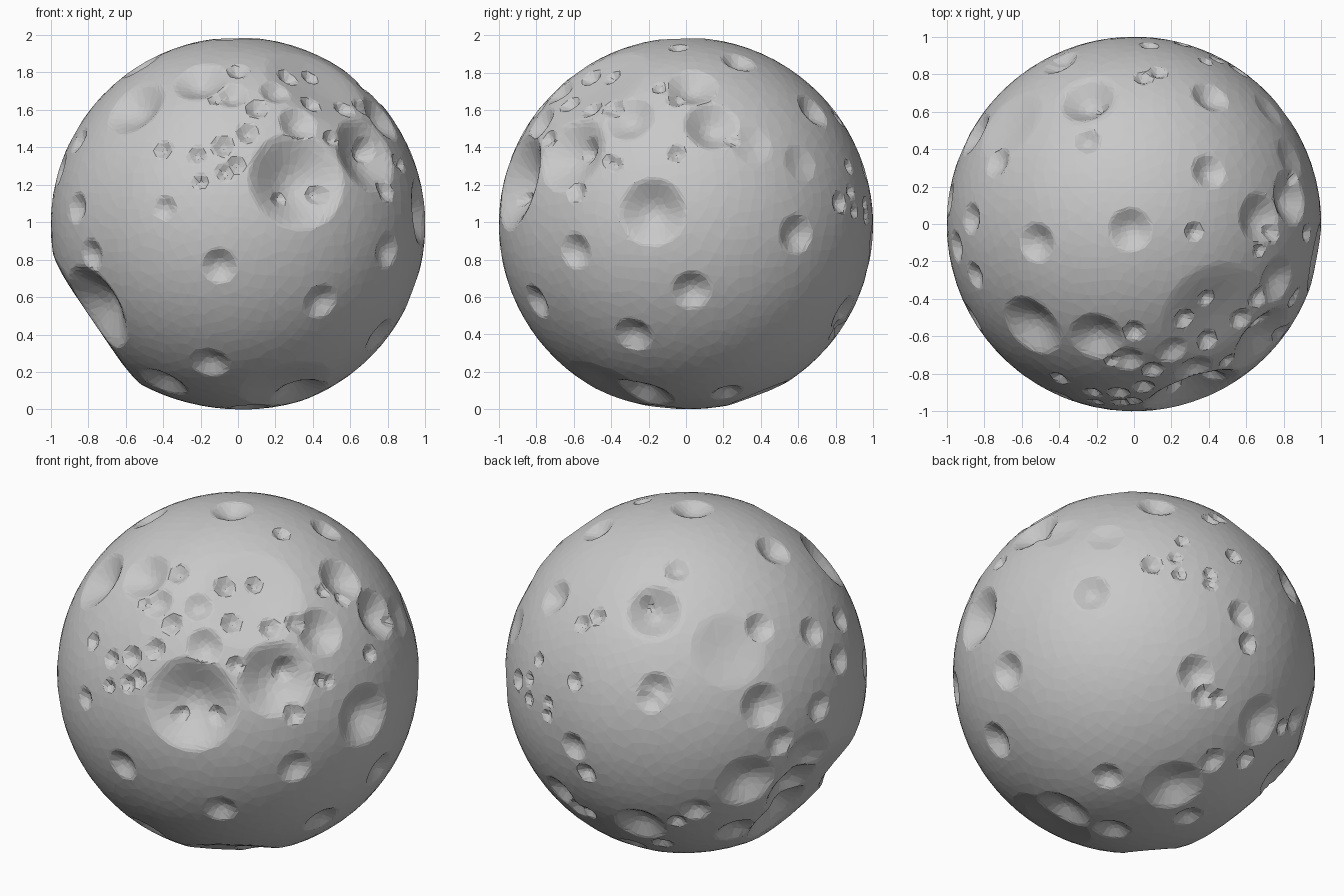
import bpy
import bmesh
from math import sin, cos, radians, sqrt
from mathutils import Vector

cube = bpy.data.objects.get("Cube")
if cube:
    bpy.data.objects.remove(cube, do_unlink=True)

# Crater families: depth as a share of the radius
FLAT, DISH, BOWL, DEEP, PIT = "flat", "dish", "bowl", "deep", "pit"
DEPTH = {FLAT: 0.03, DISH: 0.16, BOWL: 0.45, DEEP: 0.54, PIT: 0.65}
PIT_RADIUS = 5
SOFT_RIM = 1.1

# Sides of the ball that craters are laid out on: (azimuth, elevation)
FRONT, SIDE, TOP = (0, 0), (90, 0), (0, 90)
BACK_LEFT, BACK_UNDER = (217, 25), (143, -25)

craters = []


def add_craters(side, kind, spots):
    """Project spots (across, up, radius in percent) onto the unit ball."""
    azimuth, elevation = map(radians, side)
    outward = Vector((sin(azimuth) * cos(elevation),
                      -cos(azimuth) * cos(elevation), sin(elevation)))
    across = Vector((cos(azimuth), sin(azimuth), 0))
    upward = outward.cross(across)
    for spot in spots:
        h, v = spot[0] / 100, spot[1] / 100
        radius = (spot[2] if len(spot) > 2 else PIT_RADIUS) / 100
        w = sqrt(max(0, 1 - h * h - v * v))
        centre = (across * h + upward * v + outward * w).normalized()
        if kind != PIT:
            radius *= SOFT_RIM
        craters.append((centre, radius, kind))


# Front craters
add_craters(FRONT, DEEP, [(32, 24, 25), (-77, -45, 23)])
add_craters(FRONT, BOWL, [
    (69, 38, 20), (-55, 63, 17), (-20, 77, 14), (-3, 69, 8), (32, 54, 10),
    (-10, -22, 9), (44, -41, 9), (-15, -74, 10), (-78, -16, 8), (-86, 9, 8),
    (-40, -85, 13), (20, 71, 8), (-85, 45, 7), (-39, 9, 6)])
add_craters(FRONT, DISH, [(43, 76, 28), (25, -88, 24)])
add_craters(FRONT, PIT, [
    (-40, 40, 5), (-22, 37), (-8, 42, 6), (-1, 32), (-7, 28), (5, 49, 6),
    (10, 62, 6), (0, 82, 6), (27, 81, 6), (40, 82), (40, 66, 6), (50, 46),
    (58, 63, 6), (67, 63, 6), (72, 42, 7), (79, 18, 6), (87, 32, 4),
    (46, 17, 6), (24, 15), (-20, 23, 4), (-12, 67, 4)])

# Side craters
add_craters(SIDE, DEEP, [(-18, 7, 17), (14, 53, 14)])
add_craters(SIDE, BOWL, [
    (-30, 57, 13), (3, 74, 13), (3, -35, 10), (-28, -59, 10), (-59, -14, 9),
    (59, -5, 10), (68, 61, 10), (22, -90, 8), (81, -56, 7)])
add_craters(SIDE, DISH, [(61, 33, 10), (35, 43, 11)])
add_craters(SIDE, PIT, [
    (-5, 38), (-41, 34, 4), (-55, 43, 7), (82, 12, 6), (87, 31, 4),
    (90, 7, 4), (-5, 67), (-14, 73, 4), (25, 45, 4)])

# Top craters
add_craters(TOP, BOWL, [
    (-52, -10, 10), (-2, -3, 11), (40, 28, 9), (-73, 33, 8), (-87, 3, 8),
    (-38, 88, 8), (-95, -12, 8), (-25, 67, 14), (-25, 44, 7)])
add_craters(TOP, DISH, [(-25, 67, 17)])
add_craters(TOP, PIT, [(32, -4), (5, 78), (13, 81), (44, 88, 4), (-18, 65, 4)])

# Back craters, with a sunken chain low on one side
add_craters(BACK_LEFT, DEEP, [(58, -66, 18), (52, -82, 20)])
add_craters(BACK_LEFT, BOWL, [
    (-20, -9, 9), (39, -19, 12), (71, -20, 8), (-28, -84, 14), (2, -76, 8),
    (30, -61, 16), (49, -39, 8), (65, -48, 16), (25, -88, 11)])
add_craters(BACK_LEFT, DISH, [(21, 12, 20), (66, -72, 40)])
add_craters(BACK_LEFT, PIT, [(-64, -4), (-79, -22, 4), (-8, -82)])
add_craters(BACK_UNDER, BOWL, [
    (30, -8, 10), (55, 27, 8), (20, -69, 16), (41, -54, 7), (30, -84, 8),
    (-12, -92, 10), (-40, -82, 15)])
add_craters(BACK_UNDER, FLAT, [(8, -94, 45)])
add_craters(BACK_UNDER, PIT, [(43, -21), (59, 11, 6), (60, -52, 6),
                              (37, 49, 4)])


def surface_radius(normal):
    """Ball radius along a direction; pits add to bowls, bowls to dishes."""
    dents = dict.fromkeys(("floor", "hollow", "hole"), 0.0)
    layers = {FLAT: "floor", DISH: "floor", BOWL: "hollow", DEEP: "hollow",
              PIT: "hole"}
    for centre, radius, kind in craters:
        t = (normal - centre).length / radius
        if t < 1:
            profile = 1 - t ** 1.5 if kind == PIT else (1 - t * t) ** 1.4
            layer = layers[kind]
            dents[layer] = max(dents[layer], DEPTH[kind] * radius * profile)
    return 1 - sum(dents.values())


# Cratered ball
bm = bmesh.new()
bmesh.ops.create_icosphere(bm, subdivisions=7, radius=1)
for vert in bm.verts:
    normal = vert.co.normalized()
    vert.co = normal * surface_radius(normal)
lowest = min(vert.co.z for vert in bm.verts)
bmesh.ops.translate(bm, verts=bm.verts, vec=(0, 0, -lowest))
mesh = bpy.data.meshes.new("cratered_ball")
bm.to_mesh(mesh)
bm.free()

ball = bpy.data.objects.new("cratered_ball", mesh)
bpy.context.collection.objects.link(ball)

# Irregular low-poly facets
facets = ball.modifiers.new("facets", "DECIMATE")
facets.ratio = 0.13

# Stone colour
stone = bpy.data.materials.new("grey_stone")
stone.use_nodes = True
colour = (0.58, 0.58, 0.58, 1)
stone.diffuse_color = colour
shader = next(n for n in stone.node_tree.nodes if n.type == "BSDF_PRINCIPLED")
shader.inputs["Base Color"].default_value = colour
mesh.materials.append(stone)
